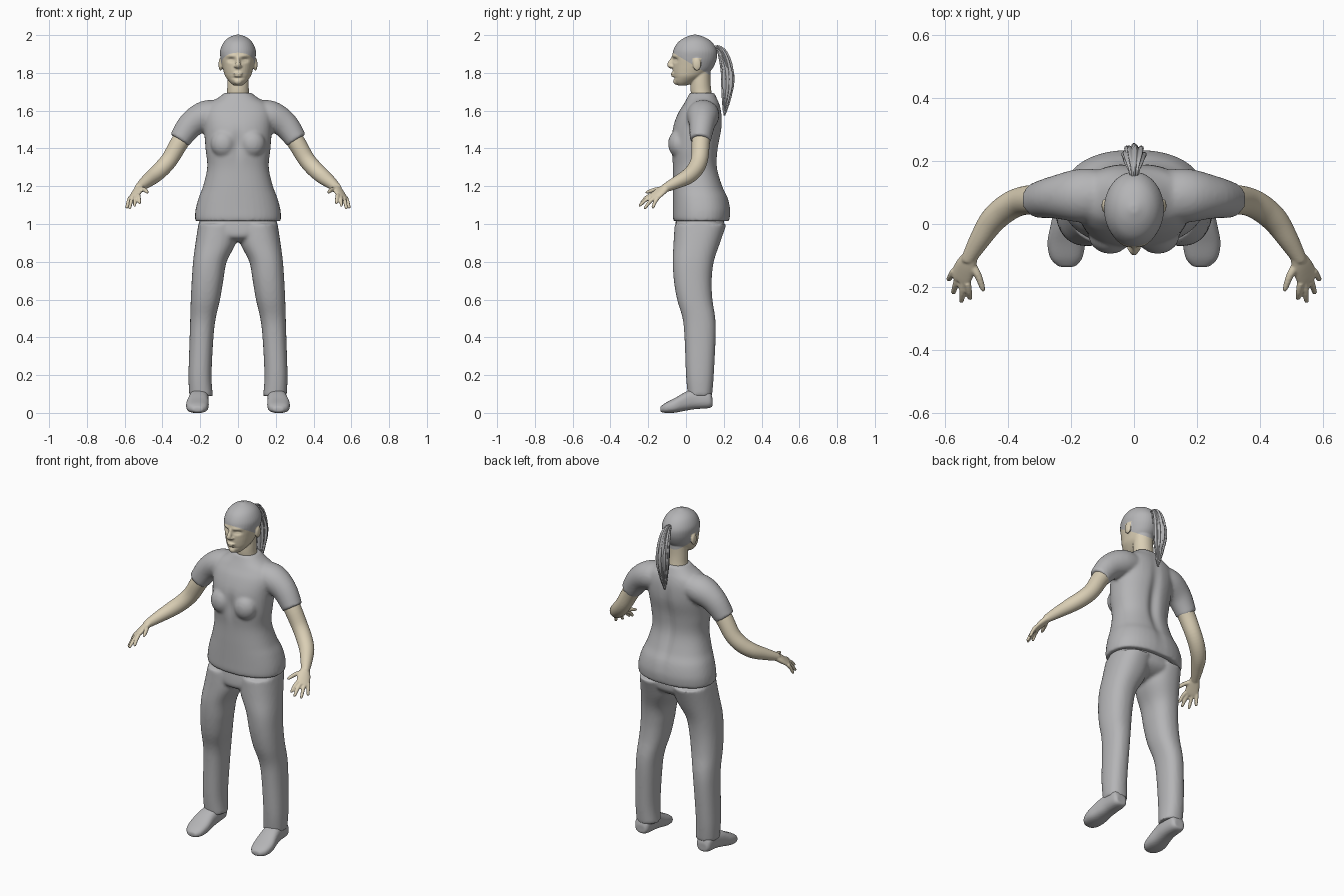
import bpy, bmesh
from math import sin, cos, pi, exp, copysign
from mathutils import Vector as V, Matrix

if "Cube" in bpy.data.objects:
    bpy.data.objects.remove(bpy.data.objects["Cube"])

X, Y, Z = V((1, 0, 0)), V((0, 1, 0)), V((0, 0, 1))


def material(name, rgb):
    m = bpy.data.materials.new(name)
    m.use_nodes = True
    m.diffuse_color = (*rgb, 1)
    m.node_tree.nodes["Principled BSDF"].inputs["Base Color"].default_value = (*rgb, 1)
    return m


GREY = material("grey cloth", (0.46, 0.46, 0.47))
SKIN = material("pale skin", (0.70, 0.62, 0.46))


def spline(rows, steps=5):
    """Smoothly resample rows of numbers (Catmull-Rom)."""
    out = []
    for i in range(len(rows) - 1):
        a, b, c, d = (rows[min(max(i + k, 0), len(rows) - 1)] for k in (-1, 0, 1, 2))
        for s in range(steps):
            t = s / steps
            out.append([q + t * (r - p) / 2 + t * t * (p - 2.5 * q + 2 * r - w / 2)
                        + t ** 3 * (1.5 * (q - r) + (w - p) / 2)
                        for p, q, r, w in zip(a, b, c, d)])
    return out + [list(rows[-1])]


def skin_rings(bm, rings, power=2, flutes=0, mirror=False, n=40):
    """Bridge a list of (centre, half axis u, half axis v) rings into a closed body."""
    for side in ((1, -1) if mirror else (1,)):
        loops = []
        for c, u, v in rings:
            loop = []
            for k in range(n):
                a = 2 * pi * k / n
                f = 1 + 0.13 * cos(flutes * a) if flutes else 1
                p = c + f * (u * copysign(abs(cos(a)) ** (2 / power), cos(a))
                             + v * copysign(abs(sin(a)) ** (2 / power), sin(a)))
                loop.append(bm.verts.new((p.x * side, p.y, p.z)))
            loops.append(loop)
        for a, b in zip(loops, loops[1:]):
            for k in range(n):
                bm.faces.new((a[k], a[k - 1], b[k - 1], b[k]))
        bm.faces.new(loops[0])
        bm.faces.new(loops[-1])


def stack(bm, rows, **kw):
    """Level sections: z, x min, x max, y min, y max."""
    skin_rings(bm, [(V(((a + b) / 2, (c + d) / 2, z)), X * (b - a) / 2, Y * (d - c) / 2)
                    for z, a, b, c, d in spline(rows)], **kw)


def body(bm, rows, **kw):
    """Level sections centred on x = 0: z, half width, y min, y max."""
    stack(bm, [(z, -h, h, a, b) for z, h, a, b in rows], **kw)


def limb(bm, rows, across=None, **kw):
    """Tube along a path: x, y, z, radius across, radius through."""
    rows = spline(rows)
    rings = []
    for i, r in enumerate(rows):
        t = (V(rows[min(i + 1, len(rows) - 1)][:3]) - V(rows[max(i - 1, 0)][:3])).normalized()
        u = across - t * across.dot(t) if across else Y.cross(t)
        u.normalize()
        rings.append((V(r[:3]), u * r[3], t.cross(u) * r[4]))
    skin_rings(bm, rings, **kw)


def blob(bm, centre, size, mirror=False):
    for s in ((1, -1) if mirror else (1,)):
        m = Matrix.Translation((centre[0] * s, *centre[1:])) @ Matrix.Diagonal((*size, 1))
        bmesh.ops.create_uvsphere(bm, u_segments=24, v_segments=16, radius=1, matrix=m)


def finish(name, bm, mat, voxel=None, sculpt=None, relax=4):
    """Fuse the pieces into one smooth surface and make the object."""
    bmesh.ops.recalc_face_normals(bm, faces=bm.faces[:])
    me = bpy.data.meshes.new(name)
    bm.to_mesh(me)
    bm.free()
    ob = bpy.data.objects.new(name, me)
    bpy.context.collection.objects.link(ob)
    if voxel:
        r = ob.modifiers.new("fuse", 'REMESH')
        r.mode, r.voxel_size = 'VOXEL', voxel
        s = ob.modifiers.new("relax", 'SMOOTH')
        s.factor, s.iterations = 0.5, relax
        dg = bpy.context.evaluated_depsgraph_get()
        me = bpy.data.meshes.new_from_object(ob.evaluated_get(dg))
        ob.modifiers.clear()
        ob.data = me
    if sculpt:
        for v in me.vertices:
            v.co.y += sculpt(v.co)
    me.materials.clear()
    me.materials.append(mat)
    me.polygons.foreach_set("use_smooth", [True] * len(me.polygons))
    return ob


def bump(p, x, z, rx, rz):
    return exp(-((abs(p.x) - x) / rx) ** 2 - ((p.z - z) / rz) ** 2)


# Shirt: torso, bust and short sleeves
bm = bmesh.new()
body(bm, [(1.015, .225, -.066, .228), (1.035, .228, -.07, .233), (1.08, .224, -.07, .235),
          (1.14, .208, -.07, .222), (1.2, .185, -.07, .195), (1.3, .163, -.07, .168),
          (1.4, .172, -.078, .172), (1.5, .18, -.072, .19), (1.58, .185, -.045, .19),
          (1.63, .165, -.015, .18), (1.665, .11, .005, .165), (1.695, .07, .02, .15)], power=2.3)
blob(bm, (.075, -.035, 1.425), (.07, .06, .075), mirror=True)
limb(bm, [(.08, .09, 1.585, .07, .08), (.17, .09, 1.573, .08, .085), (.25, .085, 1.525, .07, .068),
          (.31, .075, 1.443, .057, .056)], mirror=True)


def spine(p):
    back = -.018 * bump(p, 0, 1.36, .03, .2) if p.y > .1 else 0
    return back + (.012 * bump(p, 0, 1.42, .025, .07) if p.y < 0 else 0)


finish("shirt", bm, GREY, .009, spine)

# Trousers: pelvis and two legs
bm = bmesh.new()
body(bm, [(1.04, .2, -.05, .2), (.97, .205, -.06, .2), (.93, .13, -.055, .16),
          (.905, .04, -.01, .09)], power=2.3)
stack(bm, [(1.0, .0, .21, -.06, .215), (.9, .012, .225, -.066, .18), (.8, .06, .238, -.07, .147),
           (.7, .078, .245, -.064, .136), (.6, .095, .25, -.047, .14), (.5, .118, .253, -.018, .155),
           (.4, .13, .256, -.008, .157), (.2, .14, .262, 0, .147), (.09, .133, .258, .01, .138)],
      power=2.3, mirror=True)
finish("trousers", bm, GREY, .009)

# Shoes: sections along y as y, x centre, half width, sole z, top z
bm = bmesh.new()
shoe = spline([(.14, .205, .03, .035, .08), (.12, .205, .045, .025, .12), (.05, .205, .05, .02, .125),
               (0, .21, .054, .012, .112), (-.06, .215, .06, .001, .078), (-.11, .215, .05, 0, .052),
               (-.136, .213, .025, .006, .032)])
skin_rings(bm, [(V((x, y, (a + b) / 2)), X * h, Z * (b - a) / 2) for y, x, h, a, b in shoe],
           power=2.6, mirror=True)
finish("shoes", bm, GREY, .006, relax=2)

# Arms with hands
bm = bmesh.new()
limb(bm, [(.25, .085, 1.52, .05, .05), (.31, .078, 1.43, .048, .048), (.36, .072, 1.345, .045, .045),
          (.405, .05, 1.292, .044, .044), (.45, .01, 1.252, .041, .041), (.49, -.05, 1.22, .033, .033),
          (.522, -.105, 1.193, .024, .024), (.526, -.115, 1.188, .022, .022)], mirror=True)
palm = V((.73, .65, -.25)).normalized()
limb(bm, [(.515, -.095, 1.2, .022, .02), (.532, -.13, 1.175, .034, .018),
          (.548, -.165, 1.148, .038, .014), (.553, -.18, 1.138, .034, .011)], palm, mirror=True)
knuckles = V((.55, -.168, 1.146))
tips = [(.52, -.24, 1.108), (.548, -.25, 1.095), (.575, -.222, 1.08), (.59, -.178, 1.083)]
for i, tip in enumerate(tips):
    a, b = knuckles + palm * (i - 1.5) * .02, V(tip)
    mid = a.lerp(b, .5) + Z * .006
    limb(bm, [(*a, .011, .011), (*mid, .01, .01), (*b.lerp(a, .1), .008, .008), (*b, .004, .004)],
         palm, mirror=True, n=16)
limb(bm, [(.522, -.12, 1.185, .014, .014), (.497, -.16, 1.182, .012, .012),
          (.482, -.2, 1.17, .009, .009), (.477, -.215, 1.165, .004, .004)], Z, mirror=True, n=16)
finish("arms", bm, SKIN, .0045, relax=2)

# Head: skull, neck and facial features
bm = bmesh.new()
body(bm, [(1.65, .066, .035, .145), (1.7, .058, .025, .135), (1.75, .057, .025, .13),
          (1.81, .056, .03, .13)])
body(bm, [(1.733, .022, -.042, .0), (1.75, .042, -.06, .045), (1.78, .066, -.066, .095),
          (1.81, .077, -.07, .13), (1.84, .085, -.071, .15), (1.88, .093, -.072, .164),
          (1.92, .094, -.067, .163), (1.96, .077, -.044, .14), (1.986, .05, -.008, .105),
          (2.002, .012, .035, .06)])
limb(bm, [(0, -.062, 1.885, .009, .012), (0, -.073, 1.865, .01, .014),
          (0, -.086, 1.842, .014, .014), (0, -.074, 1.828, .012, .008)], X)
blob(bm, (.012, -.076, 1.835), (.01, .012, .008), mirror=True)
blob(bm, (0, -.069, 1.797), (.025, .012, .0065))
blob(bm, (0, -.066, 1.785), (.021, .013, .007))
blob(bm, (0, -.05, 1.755), (.022, .018, .018))
blob(bm, (.093, .058, 1.845), (.01, .022, .034), mirror=True)


def face(p):
    if p.y > -.01:
        return 0
    return (.016 * bump(p, .036, 1.868, .018, .011) - .007 * bump(p, .036, 1.866, .012, .005)
            - .005 * bump(p, .035, 1.89, .028, .009) + .005 * bump(p, 0, 1.773, .03, .006))


head = finish("head", bm, SKIN, .0045, face, relax=2)

# Tied back hair: everything above a sloping hairline
bm = bmesh.new()
bm.from_mesh(head.data)
point, up = V((0, 0, 1.865)), V((0, .6, 1))
bmesh.ops.bisect_plane(bm, geom=bm.verts[:] + bm.edges[:] + bm.faces[:], plane_co=point, plane_no=up)
for f in bm.faces:
    c = f.calc_center_median()
    ear = abs(c.x) > .088 and abs(c.y - .058) < .024 and c.z < 1.88
    f.material_index = int((c - point).dot(up) > 0 and not ear)
bm.to_mesh(head.data)
bm.free()
head.data.materials.append(GREY)

# Ponytail: one fluted lock with loose strands around it
bm = bmesh.new()
limb(bm, [(0, .145, 1.925, .012, .012), (0, .17, 1.93, .016, .015), (0, .195, 1.9, .026, .024),
          (0, .215, 1.83, .033, .03), (0, .22, 1.74, .032, .029), (0, .212, 1.65, .02, .02),
          (0, .203, 1.575, .004, .004)], X, flutes=9, n=72)
for k in range(8):
    a = 2 * pi * k / 8
    dx, dy = cos(a), sin(a)
    limb(bm, [(.01 * dx, .18 + .01 * dy, 1.92, .006, .006), (.03 * dx, .216 + .026 * dy, 1.82, .008, .008),
              (.03 * dx, .22 + .026 * dy, 1.73, .008, .008),
              (.014 * dx, .21 + .014 * dy, 1.62 + .02 * dy, .002, .002)], X, n=10)
finish("ponytail", bm, GREY)
